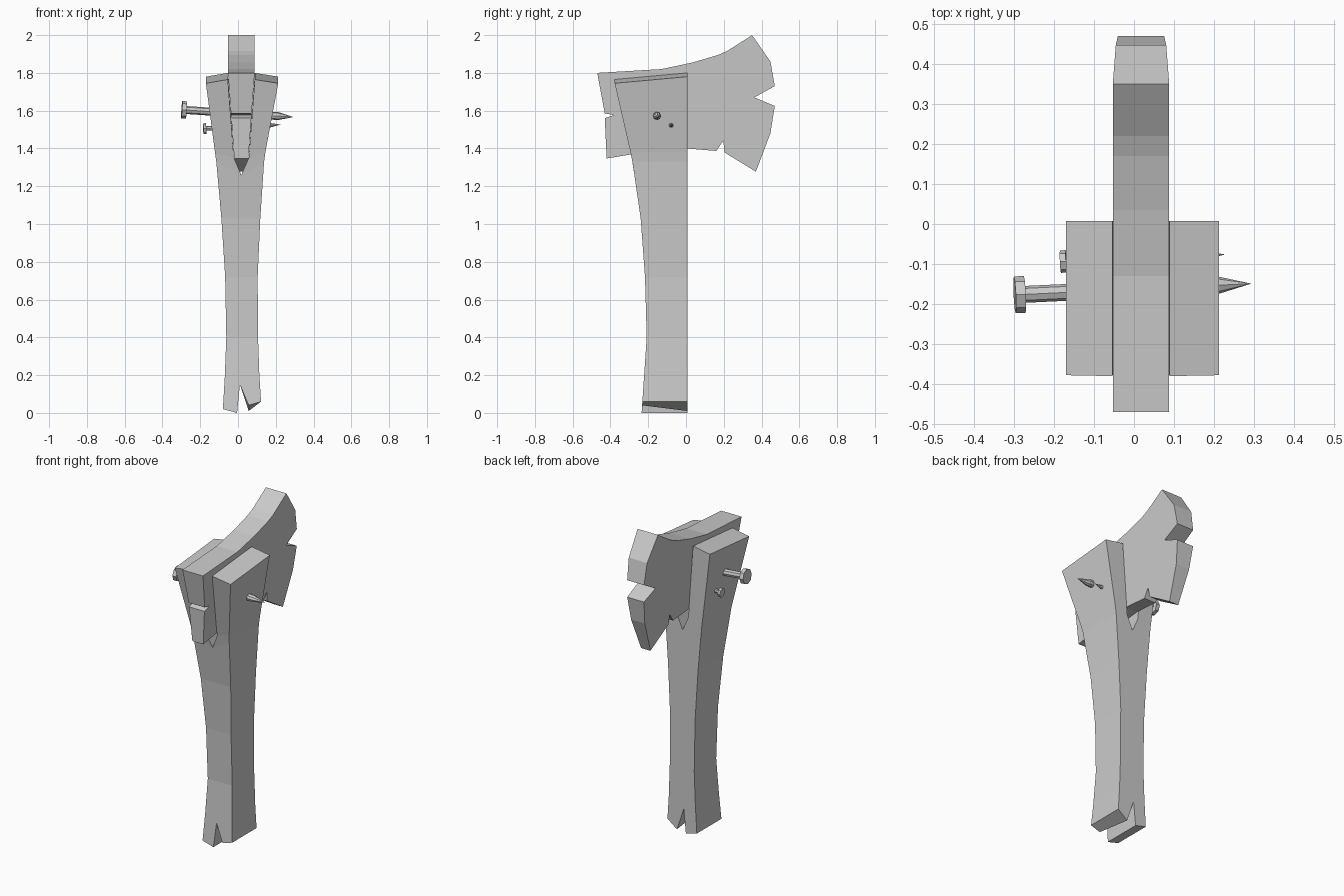
import bpy, bmesh
from mathutils import Vector

if "Cube" in bpy.data.objects:
    bpy.data.objects.remove(bpy.data.objects["Cube"])

CX = 0.0175  # middle plane of the blade and split


def finish(bm, name):
    bmesh.ops.remove_doubles(bm, verts=bm.verts, dist=0.0005)
    bmesh.ops.recalc_face_normals(bm, faces=bm.faces)
    mesh = bpy.data.meshes.new(name)
    bm.to_mesh(mesh)
    bm.free()
    obj = bpy.data.objects.new(name, mesh)
    bpy.context.collection.objects.link(obj)
    return obj


def front_y(z):
    """Front edge of the curved handle at height z."""
    pts = [(0, -.235), (.4, -.208), (.72, -.217), (1.03, -.24), (1.34, -.285), (1.755, -.38)]
    for (z0, y0), (z1, y1) in zip(pts, pts[1:]):
        if z <= z1:
            return y0 + (y1 - y0) * (z - z0) / (z1 - z0)
    return pts[-1][1]


# Handle: two lofted halves sharing a seam, split open at the top and bottom
# each row: outer x, outer z, inner x, inner z
seam = [(.01, .15), (.0165, .4), (.0165, .72), (.0165, 1.03), (CX, 1.26)]
left = [(-.08, .02, -.005, 0), (-.07, .19), (-.062, .4), (-.068, .72), (-.088, 1.03),
        (-.115, 1.33), (-.122, 1.38, -.022, 1.35), (-.17, 1.745, -.054, 1.765)]
right = [(.122, .06, .057, .04), (.113, .2), (.106, .4), (.104, .72), (.118, 1.03),
         (.138, 1.33), (.145, 1.38, .057, 1.35), (.213, 1.745, .089, 1.765)]
bm = bmesh.new()
for rows in (left, right):
    rings = []
    for i, row in enumerate(rows):
        ox, oz, ix, iz = row if len(row) == 4 else (*row, *seam[i - 1])
        lift = .035 if i == 7 else 0
        drop = .03 if i == 0 and rows is right else 0
        rings.append([bm.verts.new(c) for c in (
            (ox, front_y(oz), oz), (ix, front_y(iz), iz),
            (ix, .008, iz + lift - drop), (ox, .008, oz + lift))])
    for i, (a, b) in enumerate(zip(rings, rings[1:])):
        for k in range(4):
            if k == 1 and 1 <= i <= 4:
                continue  # the halves are joined here
            n = (k + 1) % 4
            bm.faces.new((a[k], a[n], b[n], b[k]))
    bm.faces.new(rings[0])
    bm.faces.new(rings[-1])
finish(bm, "handle")

# Axe blade: chipped side profile (y, z), thinner towards the bottom and edge
profile = [(-.47, 1.80), (-.13, 1.82), (.035, 1.855), (.17, 1.895), (.22, 1.917), (.35, 2.0),
           (.447, 1.86), (.47, 1.73), (.362, 1.67), (.47, 1.625), (.447, 1.48), (.37, 1.277),
           (.205, 1.378), (.197, 1.44), (.16, 1.387), (0, 1.40), (-.28, 1.37), (-.42, 1.347),
           (-.43, 1.56), (-.38, 1.577), (-.43, 1.585)]
bm = bmesh.new()
sides = []
for s in (-1, 1):
    ring = []
    for y, z in profile:
        width = min(.141, .075 + .066 * (z - 1.35) / .45) - (.015 if y > .4 and z > 1.7 else 0)
        ring.append(bm.verts.new((CX + s * width / 2, y, z)))
    bm.faces.new(ring)
    sides.append(ring)
for i in range(len(profile)):
    j = (i + 1) % len(profile)
    bm.faces.new((sides[0][i], sides[0][j], sides[1][j], sides[1][i]))
finish(bm, "axe_blade")


def nail(name, start, end, head_r, head_len, shaft_r, tip_len, n=8):
    """Headed, pointed nail from start to end, made of eight-sided rings."""
    start, end = Vector(start), Vector(end)
    length = (end - start).length
    rot = (end - start).to_track_quat('Z', 'Y')
    stations = [(head_r, 0), (head_r, head_len), (shaft_r, head_len), (shaft_r, length - tip_len)]
    bm = bmesh.new()
    rings = []
    for r, d in stations:
        ring = bmesh.ops.create_circle(bm, segments=n, radius=r)["verts"]
        for v in ring:
            v.co = start + rot @ (v.co + Vector((0, 0, d)))
        rings.append(ring)
    bm.faces.new(rings[0])
    tip = bm.verts.new(end)
    for i in range(n):
        j = (i + 1) % n
        for a, b in zip(rings, rings[1:]):
            bm.faces.new((a[i], a[j], b[j], b[i]))
        bm.faces.new((rings[-1][i], rings[-1][j], tip))
    finish(bm, name)


# Nails through the handle
nail("large_nail", (-.298, -.177, 1.605), (.293, -.149, 1.566), .046, .025, .021, .08)
nail("small_nail", (-.184, -.094, 1.505), (.228, -.076, 1.526), .028, .015, .012, .06)
